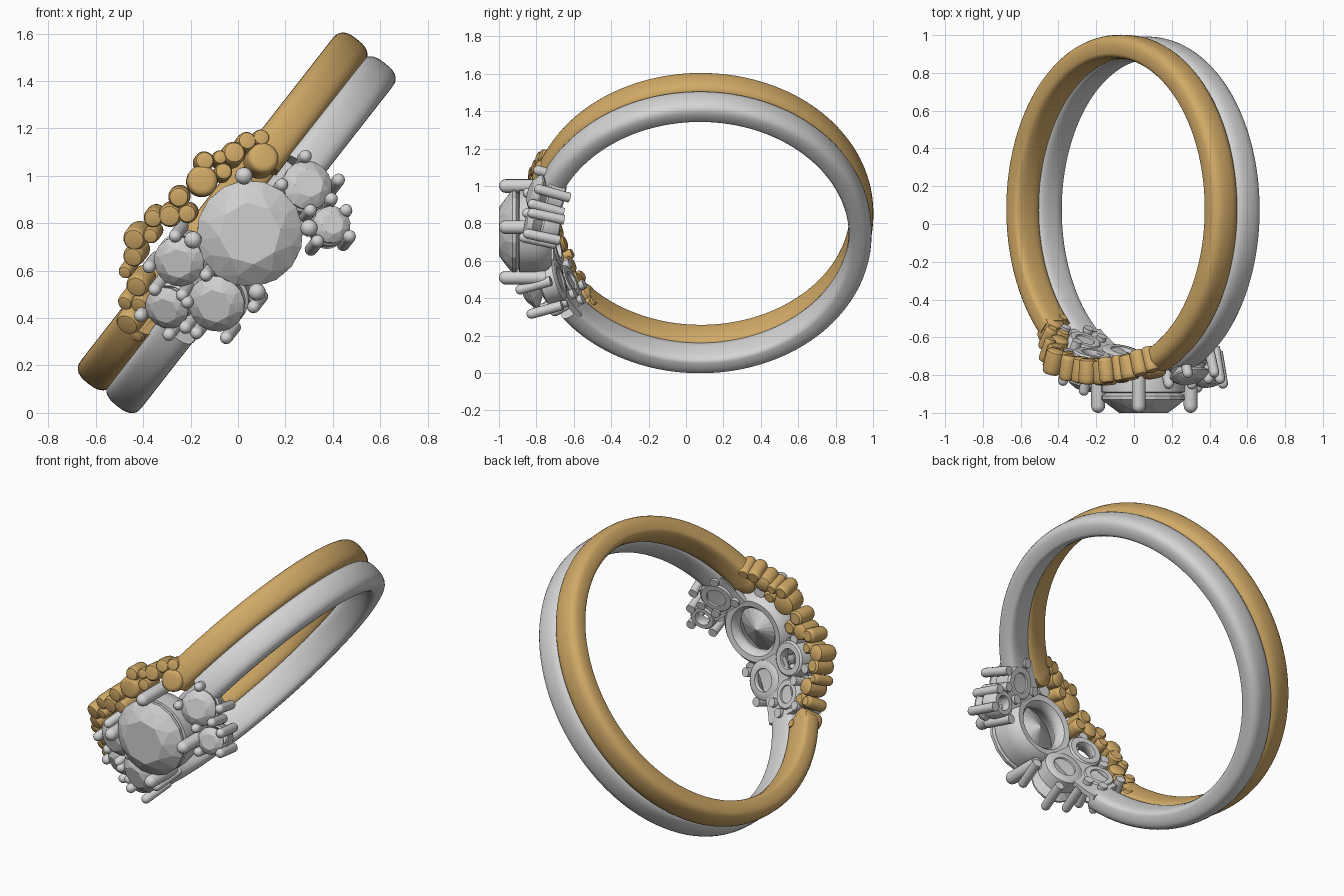
import bpy, bmesh, math
from mathutils import Vector

cube = bpy.data.objects.get("Cube")
if cube:
    bpy.data.objects.remove(cube)


def material(name, color, rough=0.4):
    m = bpy.data.materials.new(name)
    m.use_nodes = True
    m.diffuse_color = (*color, 1)
    m.node_tree.nodes["Principled BSDF"].inputs["Base Color"].default_value = (*color, 1)
    return m


SILVER = material("silver", (0.66, 0.66, 0.66))
GOLD = material("gold", (0.64, 0.40, 0.135))
GEM = material("clear_stone", (0.62, 0.62, 0.62))

# Shared tilted frame: U runs across the ring, N is the ring axis
TILT = math.radians(52)
U = Vector((math.cos(TILT), 0, math.sin(TILT)))
N = Vector((math.sin(TILT), 0, -math.cos(TILT)))
FRONT = Vector((0, -1, 0))
SILVER_C = Vector((0.055, 0.075, 0.752))
GOLD_C = Vector((-0.065, 0.08, 0.85))


def radial(angle):
    return U * math.sin(angle) + FRONT * math.cos(angle)


def place(x, z, radius, center):
    """Point at front position x, z lying at a given distance from the ring axis."""
    u = (Vector((x, 0, z)) - center).dot(U)
    return Vector((x, center.y - math.sqrt(radius ** 2 - u ** 2), z))


def axis_at(x, z, radius, center):
    u = (Vector((x, 0, z)) - center).dot(U)
    return radial(math.asin(u / radius))


def finish(name, bm, mat, smooth=True):
    bmesh.ops.recalc_face_normals(bm, faces=bm.faces)
    me = bpy.data.meshes.new(name)
    bm.to_mesh(me)
    bm.free()
    me.materials.append(mat)
    ob = bpy.data.objects.new(name, me)
    bpy.context.collection.objects.link(ob)
    if smooth:
        bpy.ops.object.select_all(action='DESELECT')
        ob.select_set(True)
        bpy.context.view_layer.objects.active = ob
        bpy.ops.object.shade_smooth_by_angle(angle=math.radians(40))
    return ob


def skin(bm, rows, closed):
    """Bridge equal rows of points, each row being a closed loop."""
    vs = [[bm.verts.new(p) for p in row] for row in rows]
    n, k = len(vs), len(vs[0])
    for i in range(n if closed else n - 1):
        a, b = vs[i], vs[(i + 1) % n]
        for j in range(k):
            bm.faces.new((a[j], a[(j + 1) % k], b[(j + 1) % k], b[j]))
    if not closed:
        bm.faces.new(vs[0])
        bm.faces.new(vs[-1])


def arc_band(name, center, start, end, section, mat, steps=120):
    """Sweep a (width, radius) section around the ring axis."""
    bm = bmesh.new()
    rows = []
    for i in range(steps + 1):
        a = math.radians(start + (end - start) * i / steps)
        rows.append([center + radial(a) * r + N * v for v, r in section])
    skin(bm, rows, False)
    return finish(name, bm, mat)


def lathe(name, origin, axis, profile, mat, segs=20, loop=False):
    """Turn a (radius, height) profile around an axis."""
    side = axis.orthogonal().normalized()
    up = axis.cross(side)
    bm = bmesh.new()
    rows = []
    for r, h in profile:
        ring = [2 * math.pi * i / segs for i in range(segs)]
        rows.append([origin + axis * h + (side * math.cos(t) + up * math.sin(t)) * r for t in ring])
    skin(bm, rows, loop)
    return finish(name, bm, mat)


def stone(name, origin, axis, r, depth):
    """Brilliant cut stone with its table at the origin."""
    side, up = U, axis.cross(U).normalized()
    side = up.cross(axis)
    bm = bmesh.new()
    crown = 0.32 * r
    for count, turn, rad, h in ((8, 0, 0.58, 0), (8, 0.5, 0.82, -0.5 * crown),
                                (16, 0, 1, -crown), (16, 0, 1, -crown - 0.08 * r),
                                (8, 0.5, 0.5, -crown - 0.55 * (depth - crown)),
                                (1, 0, 0, -depth)):
        for i in range(count):
            t = 2 * math.pi * (i + turn) / count
            bm.verts.new(origin + axis * h + (side * math.cos(t) + up * math.sin(t)) * r * rad)
    bmesh.ops.convex_hull(bm, input=bm.verts)
    return finish(name, bm, GEM, smooth=False)


def prong(name, tip, axis, r, length):
    dome = [(r * math.cos(t), r * (math.sin(t) - 1)) for t in
            [math.pi / 2 * k / 5 for k in range(5)]]
    lathe(name, tip, axis, [(r, -length)] + dome + [(r * 0.1, 0)], SILVER, 14)


# Bands: soft domed outside, flatter inside
def band_section(half, inner, outer):
    mid, rad = (inner + outer) / 2, (outer - inner) / 2
    pts = []
    for k in range(28):
        t = 2 * math.pi * k / 28
        c, s = math.cos(t), math.sin(t)
        p = 0.75 if s > 0 else 0.4
        pts.append((half * math.copysign(abs(c) ** 0.75, c),
                    mid + rad * math.copysign(abs(s) ** p, s)))
    return pts


arc_band("silver_band", SILVER_C, 24, 324, band_section(0.086, 0.795, 0.918), SILVER)
arc_band("gold_band", GOLD_C, 18, 318, band_section(0.084, 0.795, 0.922), GOLD)

# Thin gallery plates joining the silver band to the settings
for label, a, b, v0, v1 in (("upper", 12, 26, -0.08, 0.12), ("lower", -38, -12, -0.12, 0.09)):
    arc_band(label + "_gallery", SILVER_C, a, b,
             [(v0, 0.80), (v1, 0.80), (v1, 0.83), (v0, 0.83)], SILVER, 12)
arc_band("side_gallery", SILVER_C, 11, 19, [(0.1, 0.80), (0.2, 0.80), (0.2, 0.83), (0.1, 0.83)], SILVER, 6)

# Centre stone, its basket and four prongs
R_MAIN = 1.075
main = place(0.05, 0.757, R_MAIN, SILVER_C)
stone("center_stone", main, FRONT, 0.225, 0.25)
lathe("center_basket", main, FRONT,
      [(0.2, -0.105), (0.222, -0.11), (0.222, -0.19), (0.212, -0.25), (0.185, -0.28),
       (0.15, -0.275), (0.13, -0.25), (0.13, -0.21), (0.17, -0.16)], SILVER, 40, True)
for i, (x, z) in enumerate(((0.025, 1.0), (-0.19, 0.73), (0.08, 0.51), (0.30, 0.78))):
    prong(f"center_prong_{i}", Vector((x, -1.0, z)), FRONT, 0.037, 0.25)

# Small stones: x, z, radius, table distance, then prong positions
clusters = (
    ("upper_left_stone", -0.255, 0.63, 0.108, 0.99,
     ((-0.27, 0.74), (-0.38, 0.61), (-0.14, 0.575), (-0.24, 0.49))),
    ("lower_stone", -0.10, 0.45, 0.122, 1.0,
     ((-0.18, 0.33), (-0.055, 0.31), (0.06, 0.44), (-0.22, 0.46))),
    ("lower_left_stone", -0.31, 0.43, 0.095, 0.96,
     ((-0.36, 0.51), (-0.42, 0.40), (-0.30, 0.32), (-0.23, 0.35))),
    ("upper_right_stone", 0.30, 0.97, 0.106, 0.965,
     ((0.19, 0.97), (0.29, 1.09), (0.43, 0.99), (0.40, 0.91))),
    ("right_stone", 0.40, 0.80, 0.08, 0.965,
     ((0.31, 0.86), (0.34, 0.73), (0.475, 0.75), (0.46, 0.86))),
)
for name, x, z, r, dist, prongs in clusters:
    top = place(x, z, dist, SILVER_C)
    axis = axis_at(x, z, dist, SILVER_C)
    stone(name, top, axis, r, 0.13)
    base = 0.79 - dist
    lathe(name + "_basket", top, axis,
          [(r * 0.9, base + 0.1), (r, base + 0.09), (r * 0.95, base + 0.01), (r * 0.85, base),
           (r * 0.55, base), (r * 0.5, base + 0.02), (r * 0.65, base + 0.06)], SILVER, 28, True)
    for i, (px, pz) in enumerate(prongs):
        tip = place(px, pz, dist + 0.015, SILVER_C)
        prong(f"{name}_prong_{i}", tip, axis, 0.027, 0.2)

# Gold nuggets scattered along the open front of the gold band: x, z, radius
nuggets = (
    (0.11, 1.08, 0.067), (0.10, 1.165, 0.038), (0.04, 1.15, 0.042), (-0.015, 1.10, 0.05),
    (-0.06, 1.02, 0.038), (-0.075, 1.08, 0.032), (-0.14, 1.065, 0.042), (-0.15, 0.98, 0.066),
    (-0.25, 0.91, 0.046), (-0.215, 0.84, 0.042), (-0.29, 0.83, 0.05), (-0.36, 0.82, 0.042),
    (-0.37, 0.745, 0.035), (-0.44, 0.73, 0.05), (-0.445, 0.655, 0.046), (-0.48, 0.59, 0.03),
    (-0.43, 0.53, 0.05), (-0.48, 0.46, 0.035), (-0.42, 0.45, 0.04), (-0.47, 0.37, 0.055),
    (-0.43, 0.32, 0.03))
for i, (x, z, r) in enumerate(nuggets):
    top = place(x, z, 0.93 + 0.2 * (r - 0.045), GOLD_C)
    axis = axis_at(x, z, 0.93, GOLD_C)
    lathe(f"gold_nugget_{i}", top, axis,
          [(r * 0.7, -0.135), (r * 0.95, -0.125), (r, -0.11), (r, -0.03), (r * 0.95, -0.013),
           (r * 0.82, -0.003), (r * 0.6, 0)], GOLD, 20)
